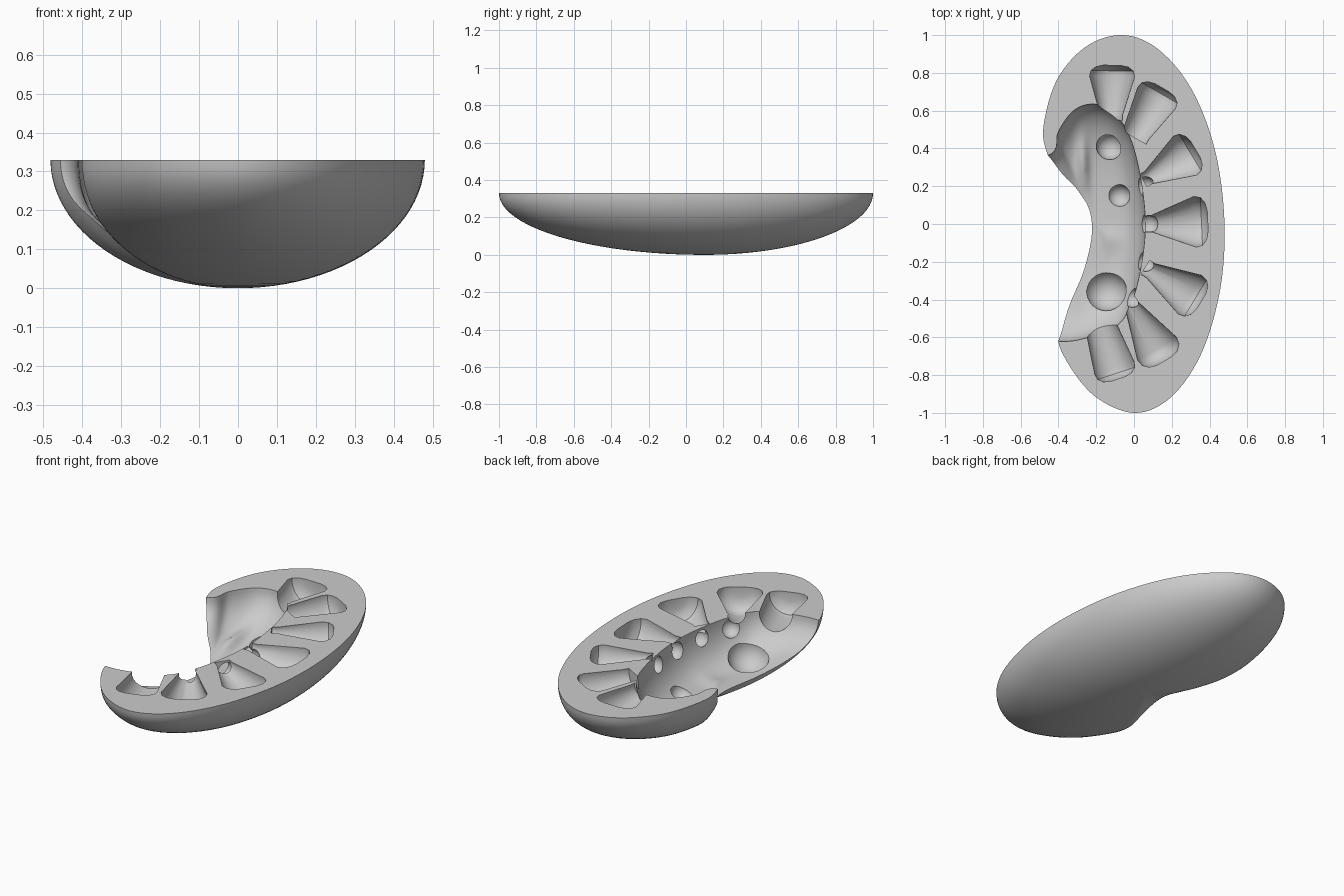
import bpy, bmesh, math
from mathutils import Vector

cube = bpy.data.objects.get("Cube")
if cube:
    bpy.data.objects.remove(cube, do_unlink=True)

TOP = 0.33
grey = bpy.data.materials.new("plain grey")
grey.use_nodes = True
GREY = (0.6, 0.6, 0.6, 1)
grey.diffuse_color = GREY
grey.node_tree.nodes["Principled BSDF"].inputs["Base Color"].default_value = GREY


def smooth_loop(points, steps):
    """Closed Catmull-Rom loop through 2D points."""
    pts, out = [Vector(p) for p in points], []
    n = len(pts)
    for i in range(n):
        a, b, c, d = (pts[(i + k) % n] for k in (-1, 0, 1, 2))
        for s in range(steps):
            t = s / steps
            out.append(0.5 * (2 * b + (c - a) * t + (2 * a - 5 * b + 4 * c - d) * t * t
                              + (3 * b - a - 3 * c + d) * t ** 3))
    return out


def make_object(name, bm):
    bmesh.ops.recalc_face_normals(bm, faces=bm.faces)
    mesh = bpy.data.meshes.new(name)
    bm.to_mesh(mesh)
    bm.free()
    mesh.materials.append(grey)
    obj = bpy.data.objects.new(name, mesh)
    bpy.context.collection.objects.link(obj)
    return obj


def bowl(name, loop, centre, rings, lift=None):
    """Loft shrinking copies of a loop; rings are (scale, z), ending in a tip."""
    bm = bmesh.new()
    c = Vector(centre)
    rows = []
    for scale, z in rings[:-1]:
        row = []
        for p in loop:
            q = c + (p - c) * scale
            row.append(bm.verts.new((q.x, q.y, z + (lift(q, z) if lift else 0))))
        rows.append(row)
    tip_z = rings[-1][1]
    tip = bm.verts.new((c.x, c.y, tip_z + (lift(c, tip_z) if lift else 0)))
    n = len(loop)
    bm.faces.new(rows[0])
    for r, s in zip(rows, rows[1:]):
        for i in range(n):
            j = (i + 1) % n
            bm.faces.new((r[i], r[j], s[j], s[i]))
    for i in range(n):
        bm.faces.new((rows[-1][i], rows[-1][(i + 1) % n], tip))
    return make_object(name, bm)


def spun(name, start, end, profile, sides=40):
    """Revolve (distance, radius) pairs about the line from start to end."""
    bm = bmesh.new()
    start, axis = Vector(start), Vector(end) - Vector(start)
    length = axis.length
    axis.normalize()
    u = axis.orthogonal().normalized()
    v = axis.cross(u)
    rows = []
    for d, r in profile:
        rows.append([bm.verts.new(start + axis * d * length + r * (
            u * math.cos(a) + v * math.sin(a)))
            for a in (math.tau * k / sides for k in range(sides))])
    for r, s in zip(rows, rows[1:]):
        for i in range(sides):
            j = (i + 1) % sides
            bm.faces.new((r[i], r[j], s[j], s[i]))
    bm.faces.new(rows[0])
    bm.faces.new(rows[-1])
    return make_object(name, bm)


def ball(name, centre, radius):
    bm = bmesh.new()
    bmesh.ops.create_uvsphere(bm, u_segments=28, v_segments=16, radius=radius)
    bmesh.ops.translate(bm, verts=bm.verts, vec=centre)
    return make_object(name, bm)


# Outer bean shell, cut flat at the top
outline = [(-.08, 1), (-.26, .935), (-.41, .76), (-.48, .51), (-.455, .36), (-.385, .2),
           (-.32, .04), (-.31, -.13), (-.355, -.36), (-.405, -.57), (-.36, -.72),
           (-.21, -.91), (0, -1), (.19, -.922), (.35, -.70), (.45, -.38), (.48, -.05),
           (.45, .29), (.37, .575), (.25, .798), (.09, .952)]
STEPS = 24
shell_rings = [(math.cos(a), TOP * (1 - math.sin(a)))
               for a in (math.pi / 2 * k / STEPS for k in range(STEPS + 1))]
body = bowl("bean_half", smooth_loop(outline, 7), (0, .1), shell_rings)


# Central hollow, open on the notched side
def hollow_floor(q, z):
    if z > TOP:
        return 0
    hump = lambda x, y, w, h, a: a * math.exp(-((q.x - x) / w) ** 2 - ((q.y - y) / h) ** 2)
    k = min(1, (TOP - z) / .1)
    return k * (hump(-.36, -.42, .1, .2, .025) + hump(-.42, .24, .1, .12, .05)
                + hump(-.27, .33, .03, .12, .04) + hump(-.18, -.08, .1, .05, .02))


hollow_outline = [(-.44, .37), (-.40, .49), (-.32, .60), (-.22, .635), (-.12, .6), (-.04, .5),
                  (.01, .36), (.045, .18), (.06, 0), (.045, -.18), (0, -.38), (-.08, -.53),
                  (-.24, -.6), (-.42, -.62), (-.7, -.55), (-.8, 0), (-.7, .3)]
hollow_rings = [(1, .42), (1, TOP + .001)] + [
    (math.cos(a) ** .6, TOP - .23 * math.sin(a))
    for a in (math.pi / 2 * k / 16 for k in range(1, 17))]
cutters = [bowl("hollow", smooth_loop(hollow_outline, 6), (-.2, 0), hollow_rings, hollow_floor)]

# Flared chambers fanned round the hollow: narrow end, wide end, narrow and wide radius
chambers = [((-.12, .55), (-.115, .84), .06, .12), ((0, .46), (.15, .72), .075, .115),
            ((.05, .23), (.325, .395), .04, .12), ((.06, 0), (.39, .015), .045, .135),
            ((.06, -.23), (.355, -.41), .045, .12), ((-.03, -.4), (.16, -.725), .04, .12),
            ((-.18, -.53), (-.085, -.82), .085, .11)]
z = TOP - .012
for i, ((x, y), (ex, ey), narrow, wide) in enumerate(chambers):
    cutters.append(spun(f"chamber_{i}", (x, y, z), (ex, ey, z),
                        [(0, narrow), (.1, narrow), (.8, wide), (.9, wide * .94),
                         (.97, wide * .72), (1, wide * .4)]))

# Rounded cups leading from the slim chambers into the hollow
for i, (x, y) in enumerate([(.06, .2), (.075, 0), (.06, -.2), (-.01, -.39)]):
    cutters.append(ball(f"neck_{i}", (x, y, z - .05), .052))

# Pits in the hollow floor
for i, (x, y, pit_z, r) in enumerate([(-.13, .41, .13, .07), (-.08, .15, .13, .06),
                                      (-.15, -.35, .17, .11)]):
    cutters.append(ball(f"pit_{i}", (x, y, pit_z), r))

# Carve everything out of the shell
for cutter in cutters:
    cutter.hide_render = True
    mod = body.modifiers.new(cutter.name, 'BOOLEAN')
    mod.operation = 'DIFFERENCE'
    mod.solver = 'EXACT'
    mod.object = cutter
carved = bpy.data.meshes.new_from_object(body.evaluated_get(bpy.context.evaluated_depsgraph_get()))
body.modifiers.clear()
body.data = carved
for cutter in cutters:
    bpy.data.objects.remove(cutter, do_unlink=True)

carved.materials.clear()
carved.materials.append(grey)
for face in carved.polygons:
    face.material_index = 0

bpy.ops.object.select_all(action='DESELECT')
bpy.context.view_layer.objects.active = body
body.select_set(True)
bpy.ops.object.shade_smooth_by_angle(angle=math.radians(35))
